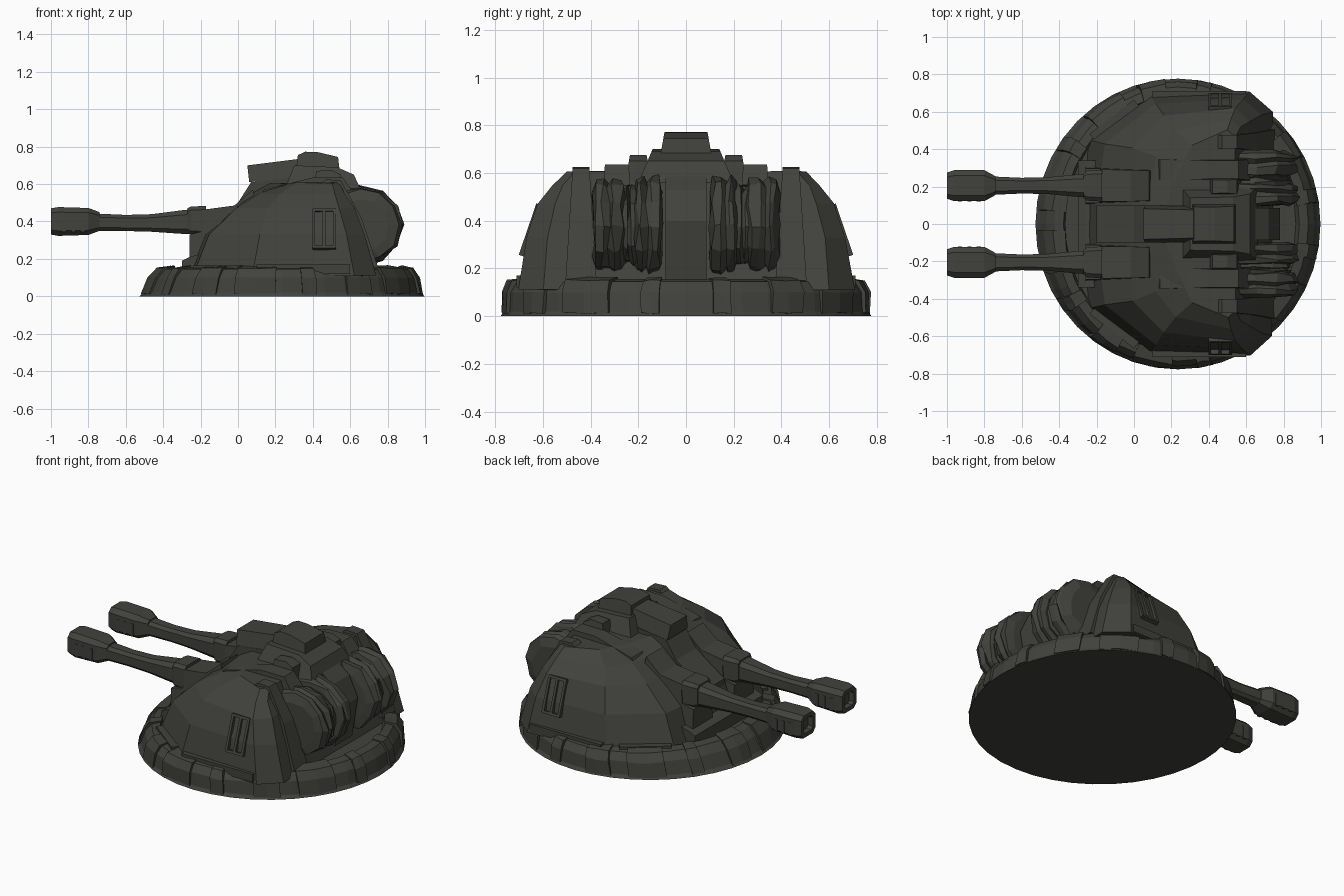
import bpy, bmesh, math, random
from mathutils import Matrix, Vector

random.seed(4)
if "Cube" in bpy.data.objects:
    bpy.data.objects.remove(bpy.data.objects["Cube"])

OLIVE = (0.053, 0.054, 0.046, 1)
metal = bpy.data.materials.new("dark olive metal")
metal.use_nodes = True
metal.diffuse_color = OLIVE
metal.node_tree.nodes["Principled BSDF"].inputs["Base Color"].default_value = OLIVE


def finish(name, bm, jitter=0.0):
    """Roughen, clean up and link a mesh."""
    for v in bm.verts:
        v.co += Vector([random.uniform(-jitter, jitter) for _ in range(3)])
    bmesh.ops.recalc_face_normals(bm, faces=bm.faces)
    mesh = bpy.data.meshes.new(name)
    bm.to_mesh(mesh)
    bm.free()
    mesh.materials.append(metal)
    obj = bpy.data.objects.new(name, mesh)
    bpy.context.collection.objects.link(obj)
    return obj


def loft(name, rings, jitter=0.0):
    """Skin closed rings of equal length and cap both ends."""
    bm = bmesh.new()
    rows = [[bm.verts.new(p) for p in ring] for ring in rings]
    n = len(rows[0])
    for a, b in zip(rows, rows[1:]):
        for i in range(n):
            j = (i + 1) % n
            bm.faces.new((a[i], a[j], b[j], b[i]))
    bm.faces.new(rows[0])
    bm.faces.new(rows[-1])
    return finish(name, bm, jitter)


def side_prism(name, profile, y, half, top_half=None):
    """Extrude an x-z profile across y, optionally narrowing upward."""
    zs = [p[1] for p in profile]
    top_half = half if top_half is None else top_half

    def width(z):
        return half + (top_half - half) * (z - min(zs)) / (max(zs) - min(zs))
    return loft(name, [[(x, y + s * width(z), z) for x, z in profile] for s in (-1, 1)])


def box(name, centre, size, tilt=0.0, turn=0.0):
    bm = bmesh.new()
    bmesh.ops.create_cube(bm, size=1)
    m = (Matrix.Translation(centre) @ Matrix.Rotation(turn, 4, 'Z')
         @ Matrix.Rotation(tilt, 4, 'X') @ Matrix.Diagonal((*size, 1)))
    bmesh.ops.transform(bm, matrix=m, verts=bm.verts)
    return finish(name, bm)


def barrel_ring(x, y, z, hy, hz, c=0.6):
    """Chamfered rectangle facing along x."""
    shape = [(1, c), (c, 1), (-c, 1), (-1, c), (-1, -c), (-c, -1), (c, -1), (1, -c)]
    return [(x, y + a * hy, z + b * hz) for a, b in shape]


def rim_point(r, angle, z):
    """Point on the base, leaning inward most at the muzzle end."""
    lean = 1 - z * (0.38 - 0.18 * math.cos(angle))
    return (0.235 + r * lean * math.cos(angle), 1.02 * r * math.sin(angle), z)


# Round base with a raised rim and a groove inside it
rim = [(0.762, 0), (0.75, 0.02), (0.746, 0.1), (0.718, 0.145), (0.67, 0.155), (0.645, 0.115), (0.5, 0.115)]
SIDES = 40
loft("base_ring", [[rim_point(r, math.tau * i / SIDES, z) for i in range(SIDES)] for r, z in rim])

# Armour blocks clamped over the rim
for i in range(16):
    a = math.tau * (i + 0.5) / 16
    w = 0.05 + 0.05 * (i % 3)
    section = ((0.66, 0.01), (0.76, 0.012), (0.76, 0.1), (0.735, 0.15), (0.665, 0.163))
    loft("rim_block", [[rim_point(r, a + t, z) for r, z in section] for t in (-w, 0, w)], 0.004)

# Faceted turret shell: half outlines at rising heights, mirrored across y
levels = [
    (0.11, [(-0.27, 0.1), (-0.24, 0.45), (0.08, 0.69), (0.62, 0.705), (0.74, 0.6), (0.74, 0.1)]),
    (0.33, [(-0.2, 0.1), (-0.16, 0.43), (0.12, 0.645), (0.58, 0.67), (0.68, 0.58), (0.66, 0.1)]),
    (0.47, [(-0.02, 0.1), (-0.01, 0.41), (0.16, 0.58), (0.54, 0.62), (0.62, 0.55), (0.6, 0.1)]),
    (0.55, [(0.07, 0.1), (0.12, 0.36), (0.22, 0.5), (0.52, 0.56), (0.57, 0.52), (0.56, 0.1)]),
    (0.605, [(0.17, 0.1), (0.25, 0.3), (0.31, 0.42), (0.5, 0.5), (0.54, 0.46), (0.54, 0.1)]),
]
loft("turret_shell", [[(x, y, z) for x, y in half] + [(x, -y, z) for x, y in reversed(half)]
                      for z, half in levels], 0.004)

# Central housing between the guns, with hatch and sight on top
side_prism("front_sill", [(-0.3, 0.11), (-0.3, 0.19), (-0.26, 0.21), (-0.15, 0.24), (-0.15, 0.11)], 0, 0.34)
side_prism("front_housing", [(-0.2, 0.2), (-0.2, 0.36), (0.0, 0.5), (0.07, 0.61), (0.5, 0.66), (0.5, 0.3)], 0, 0.1)
side_prism("sight_hood", [(0.06, 0.61), (0.05, 0.7), (0.33, 0.735), (0.36, 0.64)], 0, 0.1, 0.075)
side_prism("hatch_base", [(0.26, 0.6), (0.3, 0.7), (0.53, 0.69), (0.62, 0.65), (0.66, 0.56)], 0, 0.2, 0.14)
side_prism("top_sight", [(0.31, 0.67), (0.32, 0.755), (0.36, 0.773), (0.43, 0.77), (0.535, 0.745), (0.545, 0.66)],
           0, 0.11, 0.09)
side_prism("rear_spine", [(0.5, 0.15), (0.5, 0.62), (0.63, 0.6), (0.72, 0.53), (0.78, 0.4), (0.74, 0.15)], 0, 0.085)

for side in (-1, 1):
    y = side * 0.205
    # Gun: mantlet, tapering barrel and muzzle brake
    side_prism("gun_mantlet", [(-0.26, 0.18), (-0.26, 0.33), (-0.18, 0.35), (-0.17, 0.465), (-0.02, 0.485),
                               (0.08, 0.57), (0.14, 0.3)], y, 0.1, 0.08)
    loft("gun_collar", [barrel_ring(x, y, 0.405, hy, hz, 0.75) for x, hy, hz in
                        ((-0.17, 0.085, 0.078), (-0.25, 0.08, 0.075), (-0.27, 0.065, 0.066))])
    loft("gun_barrel", [barrel_ring(x, y, z, hy, hz) for x, z, hy, hz in
                        ((-0.2, 0.4, 0.065, 0.07), (-0.3, 0.397, 0.06, 0.063), (-0.46, 0.392, 0.045, 0.047),
                         (-0.6, 0.392, 0.042, 0.043), (-0.82, 0.397, 0.052, 0.048))])
    loft("muzzle_brake", [barrel_ring(x, y, 0.4, hy, hz, 0.65) for x, hy, hz in
                          ((-0.74, 0.05, 0.05), (-0.8, 0.083, 0.072), (-0.96, 0.083, 0.077), (-1.0, 0.07, 0.07),
                           (-1.0, 0.045, 0.045), (-0.97, 0.04, 0.04))])
    for k in range(3):
        for face in (-1, 1):
            box("muzzle_rib", (-0.93 + 0.05 * k, y + face * 0.081, 0.385), (0.022, 0.008, 0.08))

    # Roof blocks and ridges beside the hatch
    side_prism("roof_block", [(0.4, 0.58), (0.42, 0.67), (0.5, 0.675), (0.55, 0.65), (0.56, 0.56)],
               side * 0.2, 0.055, 0.035)
    side_prism("roof_ridge", [(0.1, 0.5), (0.14, 0.57), (0.4, 0.635), (0.56, 0.635), (0.62, 0.55)],
               side * 0.29, 0.06, 0.05)
    side_prism("rear_shoulder", [(0.4, 0.56), (0.47, 0.625), (0.55, 0.62), (0.66, 0.42), (0.75, 0.15), (0.6, 0.15)],
               side * 0.44, 0.065, 0.035)

    # Ribbed bundles rolled over the back
    for middle, half, size in ((0.16, 0.06, 1.01), (0.235, 0.045, 0.84), (0.32, 0.07, 0.97)):
        rings = []
        for t, r in ((-1, 0.72), (-0.75, 0.97), (-0.2, 1.0), (0.1, 0.9), (0.4, 1.0), (0.75, 0.95), (1, 0.7)):
            rings.append([(0.65 + 0.232 * r * size * math.cos(math.tau * i / 12),
                           side * (middle + t * half),
                           0.378 + 0.21 * r * size * math.sin(math.tau * i / 12)) for i in range(12)])
        loft("rear_bundle", rings, 0.01)

    # Side vent: tilted frame with raised slats
    tilt = side * 0.33
    for dx in (-0.055, 0, 0.055):
        box("vent_bar", (0.46 + dx, side * 0.65, 0.36), (0.016, 0.03, 0.22), tilt)
    for dz in (-0.1, 0.1):
        box("vent_edge", (0.46, side * (0.65 - dz * 0.34), 0.36 + dz), (0.12, 0.03, 0.016), tilt)

    # Skirt steps along the foot of the shell
    box("skirt_step", (0.35, side * 0.67, 0.145), (0.5, 0.08, 0.05))
    box("front_step", (-0.1, side * 0.55, 0.14), (0.3, 0.06, 0.05), turn=side * 0.66)
